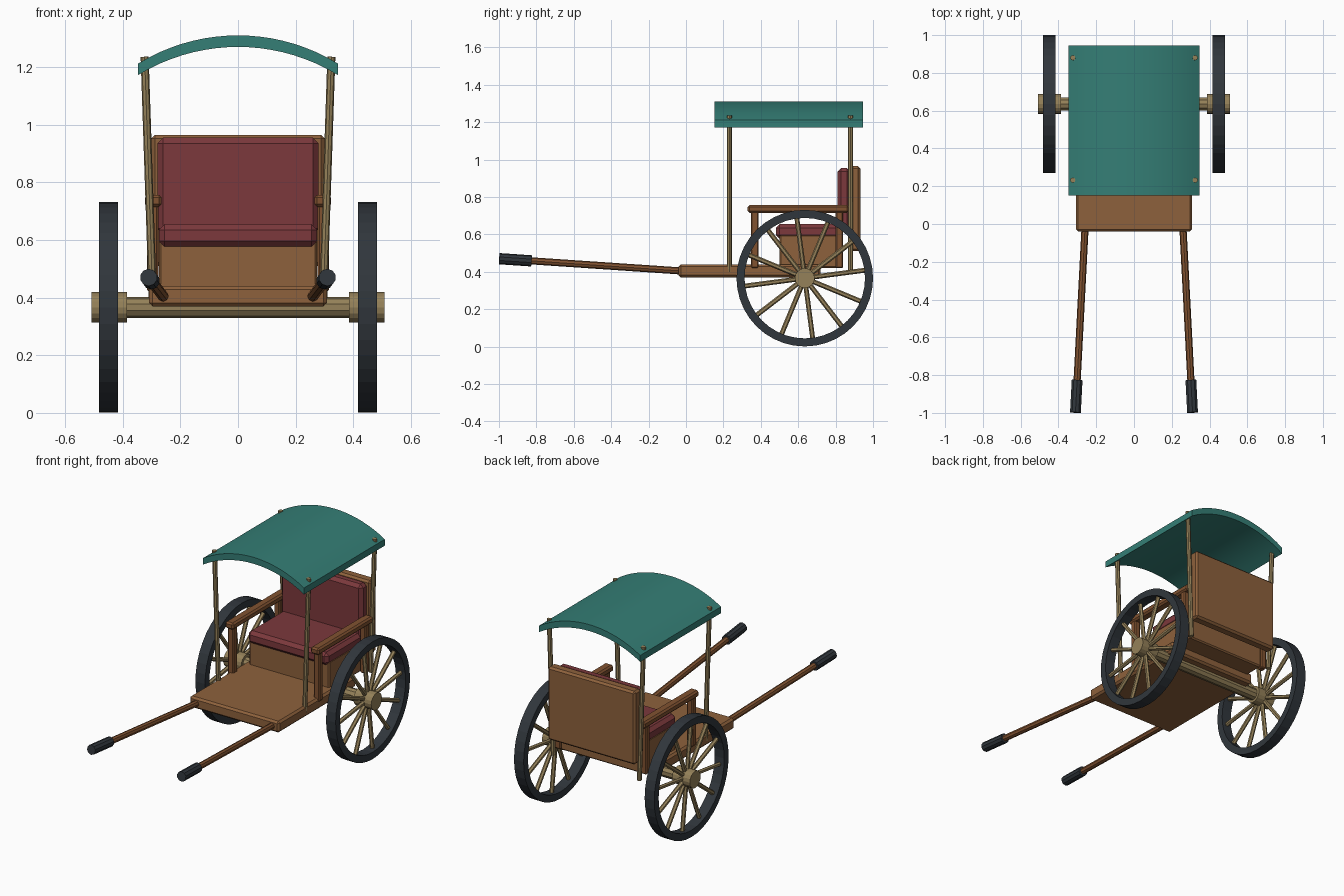
import bpy, bmesh, math
from mathutils import Vector, Matrix

if "Cube" in bpy.data.objects:
    bpy.data.objects.remove(bpy.data.objects["Cube"])


def material(name, rgb):
    m = bpy.data.materials.new(name)
    m.diffuse_color = (*rgb, 1)
    m.use_nodes = True
    m.node_tree.nodes["Principled BSDF"].inputs["Base Color"].default_value = m.diffuse_color
    return m


WOOD = material("brown wood", (0.27, 0.12, 0.045))
SHAFT = material("dark wood", (0.22, 0.085, 0.03))
PALE = material("pale wood", (0.30, 0.22, 0.10))
RED = material("red upholstery", (0.20, 0.04, 0.045))
TEAL = material("teal canvas", (0.035, 0.21, 0.18))
BLACK = material("black rubber", (0.03, 0.037, 0.045))


def finish(name, bm, mat):
    bmesh.ops.recalc_face_normals(bm, faces=bm.faces)
    me = bpy.data.meshes.new(name)
    bm.to_mesh(me)
    bm.free()
    me.materials.append(mat)
    ob = bpy.data.objects.new(name, me)
    bpy.context.collection.objects.link(ob)
    return ob


def box(name, xs, ys, zs, mat, bevel=0.01):
    bm = bmesh.new()
    bmesh.ops.create_cube(bm, size=1)
    for v in bm.verts:
        for i, (a, b) in enumerate((xs, ys, zs)):
            v.co[i] = a if v.co[i] < 0 else b
    if bevel:
        bmesh.ops.bevel(bm, geom=bm.edges[:], offset=bevel, segments=1, affect='EDGES')
    return finish(name, bm, mat)


def add_rod(bm, a, b, r1, r2, sides):
    a, b = Vector(a), Vector(b)
    d = b - a
    mat = Matrix.Translation((a + b) / 2) @ d.to_track_quat('Z', 'Y').to_matrix().to_4x4()
    bmesh.ops.create_cone(bm, cap_ends=True, segments=sides, radius1=r1, radius2=r2,
                          depth=d.length, matrix=mat)


def rod(name, a, b, r, mat, sides=8):
    bm = bmesh.new()
    add_rod(bm, a, b, r, r, sides)
    return finish(name, bm, mat)


# Body: floor, seat, cushions, back panel
box("floor", (-0.308, 0.308), (-0.04, 0.72), (0.37, 0.44), WOOD, 0.012)
box("seat_base", (-0.275, 0.275), (0.50, 0.84), (0.42, 0.60), WOOD, 0.008)
box("seat_cushion", (-0.275, 0.275), (0.48, 0.83), (0.577, 0.655), RED, 0.02)
box("back_cushion", (-0.28, 0.28), (0.81, 0.88), (0.62, 0.955), RED, 0.02)
box("back_panel", (-0.30, 0.30), (0.868, 0.932), (0.51, 0.965), WOOD, 0.012)

# Wheels
WY, WZ, R, RI = 0.635, 0.366, 0.365, 0.322
rod("axle", (-0.45, WY, WZ), (0.45, WY, WZ), 0.037, PALE, 10)
N = 40
for s, side in ((-1, "left"), (1, "right")):
    # Rim: rectangular section swept round the axle
    bm = bmesh.new()
    rings = []
    for i in range(N):
        t = math.tau * i / N
        rings.append([bm.verts.new((s * 0.449 + dx, WY + r * math.cos(t), WZ + r * math.sin(t)))
                      for dx, r in ((-0.033, RI), (-0.033, R), (0.033, R), (0.033, RI))])
    for i in range(N):
        p, q = rings[i], rings[(i + 1) % N]
        for k in range(4):
            m = (k + 1) % 4
            bm.faces.new((p[k], p[m], q[m], q[k]))
    finish(side + "_wheel_rim", bm, BLACK)

    # Spokes
    bm = bmesh.new()
    for i in range(12):
        t = math.radians(7.5 + 30 * i)
        c, w = math.cos(t), math.sin(t)
        add_rod(bm, (s * 0.449, WY + 0.03 * c, WZ + 0.03 * w),
                (s * 0.449, WY + 0.335 * c, WZ + 0.335 * w), 0.013, 0.013, 6)
    finish(side + "_wheel_spokes", bm, PALE)
    rod(side + "_wheel_hub", (s * 0.386, WY, WZ), (s * 0.508, WY, WZ), 0.053, PALE, 16)

    # Armrest and its posts
    ax = sorted((s * 0.265, s * 0.323))
    px = sorted((s * 0.276, s * 0.315))
    box(side + "_armrest", ax, (0.33, 0.87), (0.715, 0.757), SHAFT)
    box(side + "_armrest_front_post", px, (0.348, 0.388), (0.42, 0.725), SHAFT, 0.006)
    box(side + "_armrest_rear_post", px, (0.80, 0.84), (0.42, 0.725), SHAFT, 0.006)

    # Canopy posts
    for y, end in ((0.232, "front"), (0.88, "rear")):
        rod(f"{side}_{end}_canopy_post", (s * 0.296, y, 0.40), (s * 0.324, y, 1.236), 0.014, PALE)

    # Pulling shaft and grip
    a, b = Vector((s * 0.256, 0.04, 0.40)), Vector((s * 0.31, -0.998, 0.47))
    rod(side + "_shaft", a, b.lerp(a, 0.01), 0.019, SHAFT)
    rod(side + "_grip", b.lerp(a, 0.165), b, 0.03, BLACK, 10)

# Canopy: arched section extruded front to back
W, SAG, SEG = 0.347, 0.098, 18
RC = (W * W + SAG * SAG) / (2 * SAG)
arc = []
for i in range(SEG + 1):
    x = W * (2 * i / SEG - 1)
    arc.append((x, 1.31 - RC + math.sqrt(RC * RC - x * x)))
section = arc + [(x, z - 0.04) for x, z in reversed(arc)]
bm = bmesh.new()
loops = [[bm.verts.new((x, y, z)) for x, z in section] for y in (0.152, 0.945)]
n = len(section)
for i in range(n):
    j = (i + 1) % n
    bm.faces.new((loops[0][i], loops[0][j], loops[1][j], loops[1][i]))
for lp in loops:
    for i in range(SEG):
        bm.faces.new((lp[i], lp[i + 1], lp[n - 2 - i], lp[n - 1 - i]))
canopy = finish("canopy", bm, TEAL)
canopy.data.shade_smooth()
bpy.context.view_layer.objects.active = canopy
canopy.select_set(True)
bpy.ops.object.shade_smooth_by_angle(angle=math.radians(30))
